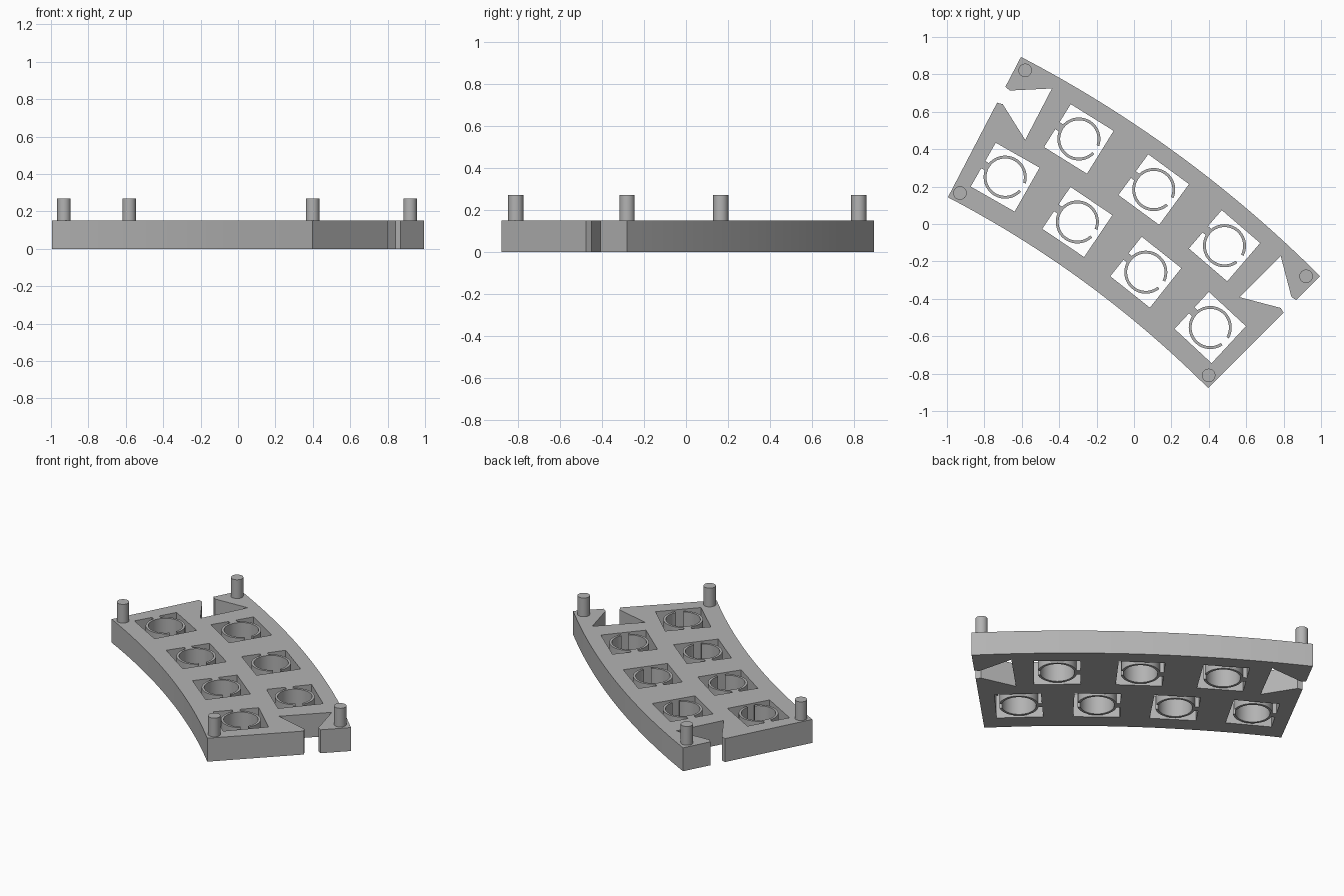
import bpy
import bmesh
from math import sin, cos, pi, radians, asin
from mathutils import Vector

cube = bpy.data.objects.get("Cube")
if cube:
    bpy.data.objects.remove(cube, do_unlink=True)

# Arc layout shared by every part
CENTRE = Vector((-3.615, -4.89))
R_IN, R_OUT = 5.674, 6.52
A_START, A_END = radians(45), radians(62.5)
A_MID = (A_START + A_END) / 2
HEIGHT = 0.15
ROW_IN, ROW_OUT = 5.915, 6.292
PITCH = radians(4.4)

grey = bpy.data.materials.new("mid grey")
grey.use_nodes = True
colour = (0.45, 0.45, 0.45, 1)
grey.diffuse_color = colour
grey.node_tree.nodes["Principled BSDF"].inputs["Base Color"].default_value = colour


def at(angle, radius, along=0):
    """Point at a radius on a ray, shifted sideways along the arc."""
    ray = Vector((cos(angle), sin(angle)))
    return CENTRE + ray * radius + Vector((-ray.y, ray.x)) * along


def arc(radius, a, b, steps):
    return [(radius * cos(a + (b - a) * i / steps),
             radius * sin(a + (b - a) * i / steps)) for i in range(steps + 1)]


def finish(obj):
    obj.data.materials.clear()
    obj.data.materials.append(grey)
    bpy.ops.object.select_all(action='DESELECT')
    obj.select_set(True)
    bpy.context.view_layer.objects.active = obj
    bpy.ops.object.shade_smooth_by_angle(angle=radians(30))


def slab(name, loops):
    """Extrude filled outlines (first is the rim, the rest are holes)."""
    curve = bpy.data.curves.new(name, 'CURVE')
    curve.dimensions = '2D'
    curve.fill_mode = 'BOTH'
    curve.extrude = HEIGHT / 2
    for loop in loops:
        spline = curve.splines.new('POLY')
        spline.points.add(len(loop) - 1)
        for point, (x, y) in zip(spline.points, loop):
            point.co = (x, y, 0, 1)
        spline.use_cyclic_u = True
    obj = bpy.data.objects.new(name, curve)
    obj.location.z = HEIGHT / 2
    bpy.context.collection.objects.link(obj)
    bpy.ops.object.select_all(action='DESELECT')
    obj.select_set(True)
    bpy.context.view_layer.objects.active = obj
    bpy.ops.object.convert(target='MESH')
    obj = bpy.context.object
    bm = bmesh.new()
    bm.from_mesh(obj.data)
    bmesh.ops.remove_doubles(bm, verts=bm.verts, dist=0.0001)
    bmesh.ops.recalc_face_normals(bm, faces=bm.faces)
    bm.to_mesh(obj.data)
    bm.free()
    finish(obj)
    return obj


# Cell positions: three in the outer row, four in the inner row
cells = [(A_MID + PITCH * k, ROW_OUT) for k in (-1, 0, 1)]
cells += [(A_MID + PITCH * k, ROW_IN) for k in (-1.5, -0.5, 0.5, 1.5)]
HALF = 0.135

# Curved plate with a dovetail slot in each end and square windows
slot = [(0.048, 0), (0.041, 0.03), (0.155, 0.225)]   # half width, depth
dovetail = [(-w, d) for w, d in slot] + [(w, d) for w, d in reversed(slot)]
steps = 32
sweep = [A_START + (A_END - A_START) * i / steps for i in range(steps + 1)]
rim = [at(a, R_IN) for a in reversed(sweep)]
rim += [at(A_START, ROW_OUT + w, d) for w, d in dovetail]
rim += [at(a, R_OUT) for a in sweep]
rim += [at(A_END, ROW_OUT - w, -d) for w, d in dovetail]
windows = [[at(a, r + u * HALF, t * HALF)
            for u, t in ((-1, -1), (1, -1), (1, 1), (-1, 1))] for a, r in cells]
slab("curved_plate", [rim] + windows)

# Split ring clips, each held by one tab
RING, BORE, TAB, GAP = 0.115, 0.1, 0.022, 0.025
tab_a, gap_a = asin(TAB / RING), pi - asin(GAP / RING)
clip = [(HALF, TAB)] + arc(RING, tab_a, gap_a, 24)
clip += arc(BORE, gap_a, -gap_a, 48)
clip += arc(RING, -gap_a, -tab_a, 24) + [(HALF, -TAB)]
for i, (a, r) in enumerate(cells):
    slab(f"ring_clip_{i + 1}", [[at(a, r + u, t) for t, u in clip]])

# Corner pins standing on the plate
PIN_TOP = 0.27
for a in (A_START + radians(0.47), A_END - radians(0.47)):
    for r in (R_IN + 0.05, R_OUT - 0.053):
        p = at(a, r)
        bpy.ops.mesh.primitive_cylinder_add(
            vertices=32, radius=0.036, depth=PIN_TOP - HEIGHT,
            location=(p.x, p.y, (PIN_TOP + HEIGHT) / 2))
        pin = bpy.context.object
        pin.name = "corner_pin"
        finish(pin)
